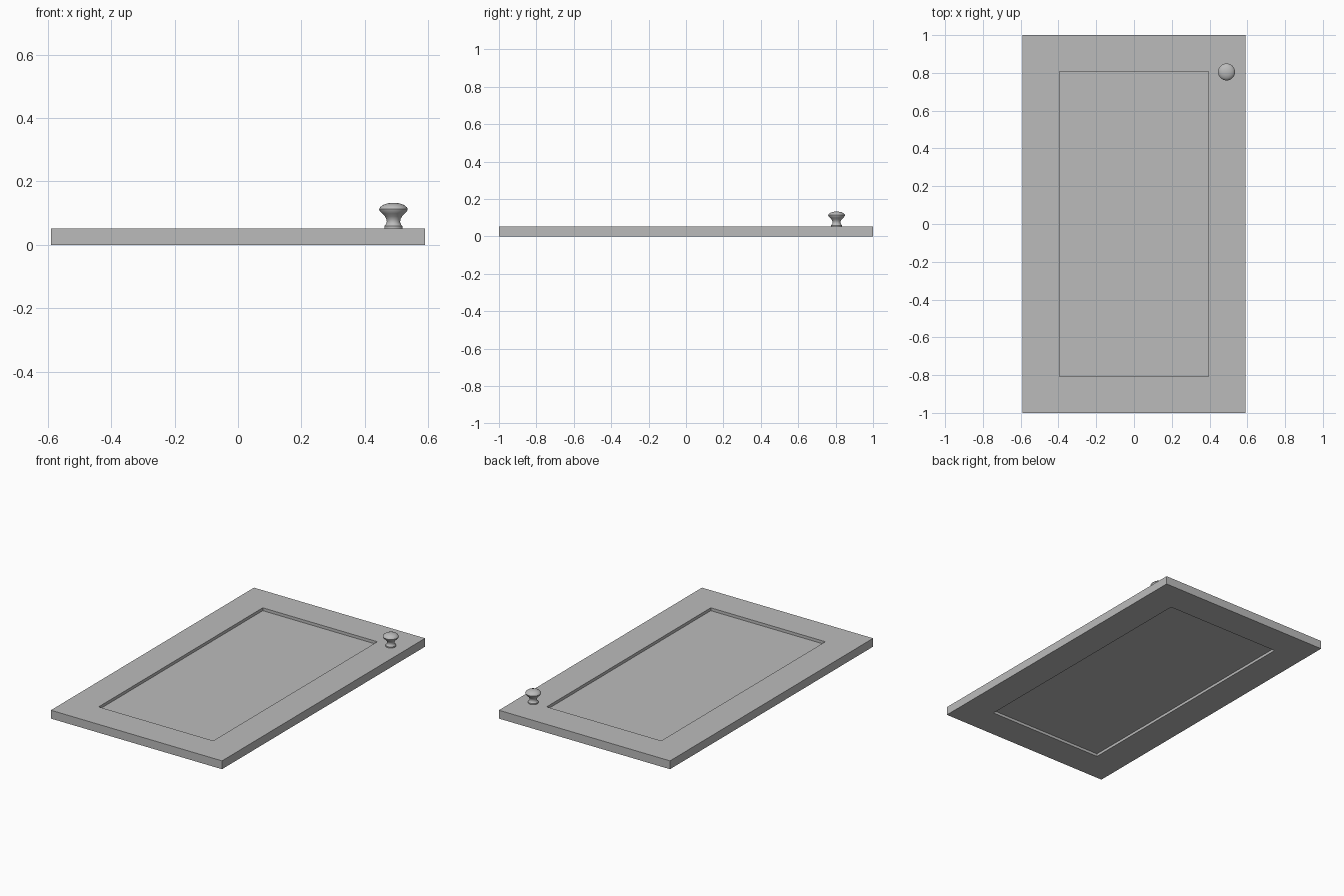
import bpy
import bmesh
from math import radians

cube = bpy.data.objects.get("Cube")
if cube:
    bpy.data.objects.remove(cube, do_unlink=True)

HALF_W, HALF_L, THICK = 0.59, 1.0, 0.052
OPEN_W, OPEN_L = 0.395, 0.808
PANEL_LOW, PANEL_HIGH = 0.017, 0.034

grey = bpy.data.materials.new("plain_grey")
grey.use_nodes = True
colour = (0.5, 0.5, 0.5, 1)
grey.diffuse_color = colour
grey.node_tree.nodes["Principled BSDF"].inputs["Base Color"].default_value = colour


def finish(name, bm):
    bmesh.ops.recalc_face_normals(bm, faces=bm.faces)
    mesh = bpy.data.meshes.new(name)
    bm.to_mesh(mesh)
    bm.free()
    mesh.materials.append(grey)
    obj = bpy.data.objects.new(name, mesh)
    bpy.context.collection.objects.link(obj)
    return obj


def rectangle(bm, w, l, z):
    return [bm.verts.new((sx * w, sy * l, z))
            for sx, sy in ((-1, -1), (1, -1), (1, 1), (-1, 1))]


def bridge(bm, a, b):
    for i in range(4):
        j = (i + 1) % 4
        bm.faces.new((a[i], a[j], b[j], b[i]))


# Door with a panel recessed on both faces
bm = bmesh.new()
rings = [rectangle(bm, *r) for r in (
    (OPEN_W, OPEN_L, PANEL_LOW), (OPEN_W, OPEN_L, 0),
    (HALF_W, HALF_L, 0), (HALF_W, HALF_L, THICK),
    (OPEN_W, OPEN_L, THICK), (OPEN_W, OPEN_L, PANEL_HIGH))]
for lower, upper in zip(rings, rings[1:]):
    bridge(bm, lower, upper)
bm.faces.new(rings[0])
bm.faces.new(rings[-1])
finish("door_panel", bm)

# Turned knob, spun from its half profile (radius, height)
profile = [(0, 0.05), (0.029, 0.05), (0.029, 0.059), (0.024, 0.064),
           (0.021, 0.072), (0.022, 0.081), (0.027, 0.090), (0.036, 0.099),
           (0.043, 0.107), (0.045, 0.113), (0.042, 0.119), (0.033, 0.126),
           (0.019, 0.131), (0, 0.133)]
bm = bmesh.new()
points = [bm.verts.new((r, 0, z)) for r, z in profile]
edges = [bm.edges.new(pair) for pair in zip(points, points[1:])]
bmesh.ops.spin(bm, geom=points + edges, cent=(0, 0, 0), axis=(0, 0, 1),
               angle=radians(360), steps=32)
bmesh.ops.remove_doubles(bm, verts=bm.verts, dist=0.0001)
knob = finish("knob", bm)
knob.location = (0.49, 0.805, 0)
bpy.ops.object.select_all(action="DESELECT")
knob.select_set(True)
bpy.context.view_layer.objects.active = knob
bpy.ops.object.shade_smooth_by_angle(angle=radians(40))
